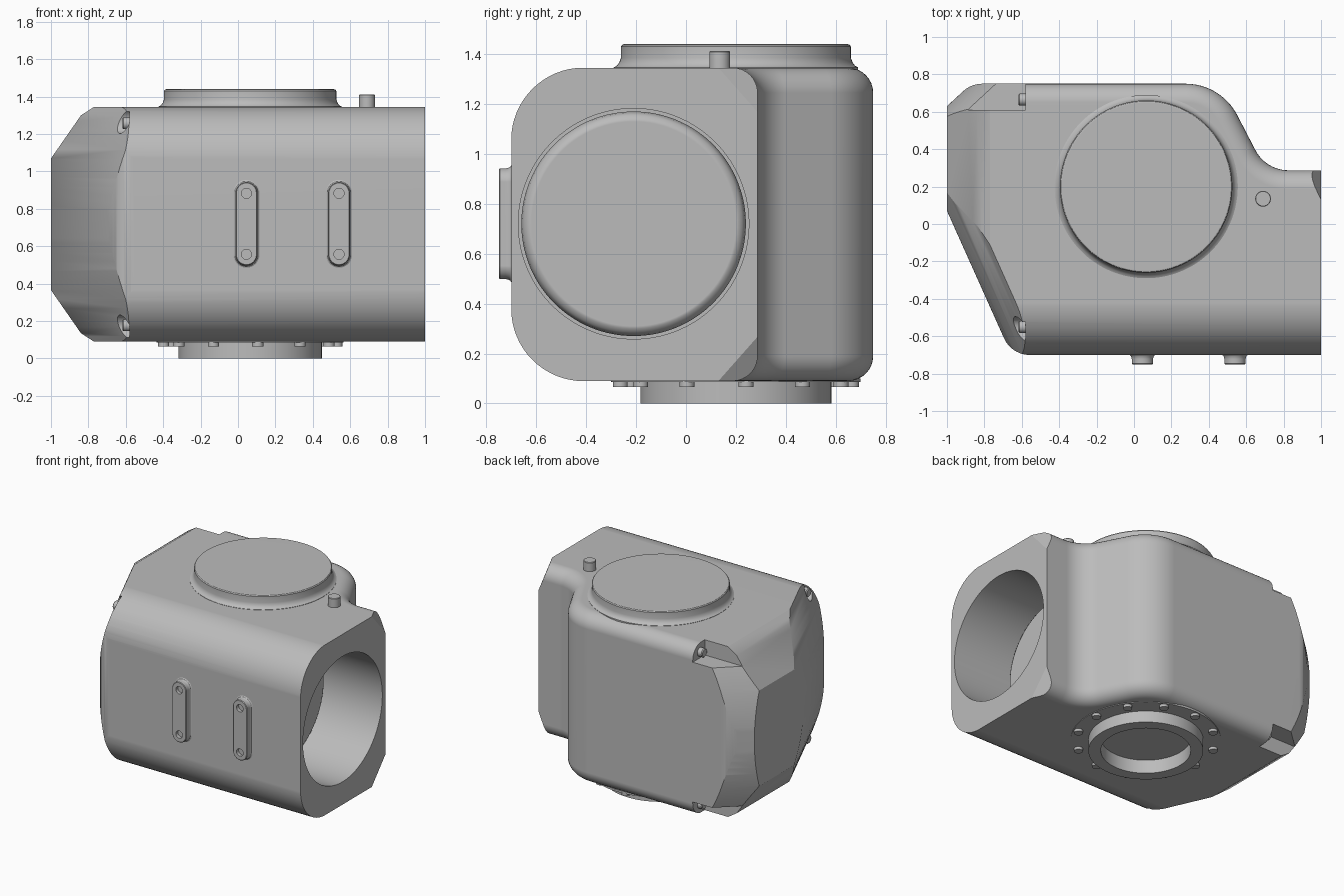
import bpy, bmesh, math
from mathutils import Matrix, Vector

if "Cube" in bpy.data.objects:
    bpy.data.objects.remove(bpy.data.objects["Cube"], do_unlink=True)

grey = bpy.data.materials.new("cast metal grey")
grey.use_nodes = True
grey.diffuse_color = (0.5, 0.5, 0.5, 1)
grey.node_tree.nodes["Principled BSDF"].inputs["Base Color"].default_value = grey.diffuse_color

BOTTOM, TOP = 0.09, 1.345
MID = (BOTTOM + TOP) / 2
HUB = (0.065, 0.2, 0)


def place(u, v, h, axis):
    return {"X": (h, u, v), "Y": (u, h, v), "Z": (u, v, h)}[axis]


def finish(name, bm):
    bmesh.ops.recalc_face_normals(bm, faces=bm.faces)
    mesh = bpy.data.meshes.new(name)
    bm.to_mesh(mesh)
    bm.free()
    mesh.materials.append(grey)
    obj = bpy.data.objects.new(name, mesh)
    bpy.context.collection.objects.link(obj)
    return obj


def activate(obj):
    bpy.ops.object.select_all(action="DESELECT")
    obj.select_set(True)
    bpy.context.view_layer.objects.active = obj


def rounded(corners, steps=12):
    """Outline from (u, v, radius) corners, with arcs at the rounded ones."""
    points = []
    for i, (u, v, r) in enumerate(corners):
        p = Vector((u, v))
        if r == 0:
            points.append(p)
            continue
        a = (Vector(corners[i - 1][:2]) - p).normalized()
        b = (Vector(corners[(i + 1) % len(corners)][:2]) - p).normalized()
        half = a.angle(b) / 2
        centre = p + (a + b).normalized() * r / math.sin(half)
        start = p + a * r / math.tan(half) - centre
        end = p + b * r / math.tan(half) - centre
        sweep = start.angle_signed(end)
        for k in range(steps + 1):
            t = -sweep * k / steps
            c, s = math.cos(t), math.sin(t)
            points.append(centre + Vector((start.x * c - start.y * s, start.x * s + start.y * c)))
    return points


def prism(name, outline, low, high, axis, edge_round=0):
    bm = bmesh.new()
    rings = [[bm.verts.new(place(u, v, h, axis)) for u, v in outline] for h in (low, high)]
    n = len(outline)
    caps = [bm.faces.new(ring) for ring in rings]
    for i in range(n):
        j = (i + 1) % n
        bm.faces.new((rings[0][i], rings[0][j], rings[1][j], rings[1][i]))
    bmesh.ops.recalc_face_normals(bm, faces=bm.faces)
    if edge_round:
        rim = [e for f in caps for e in f.edges]
        bmesh.ops.bevel(bm, geom=rim, offset=edge_round, segments=8, profile=0.5, affect="EDGES")
    return finish(name, bm)


def turned(name, profile, centre, axis="Z", n=64, stretch=0):
    """Solid of revolution from (radius, height); stretch makes it a long slot shape."""
    bm = bmesh.new()
    rings = []
    for r, h in profile:
        ring = []
        for k in range(n):
            a = 2 * math.pi * (k + 0.5) / n
            v = r * math.sin(a) + math.copysign(stretch, math.sin(a))
            ring.append(bm.verts.new(Vector(place(r * math.cos(a), v, h, axis)) + Vector(centre)))
        rings.append(ring)
    bm.faces.new(rings[0])
    bm.faces.new(rings[-1])
    for lo, hi in zip(rings, rings[1:]):
        for k in range(n):
            j = (k + 1) % n
            bm.faces.new((lo[k], lo[j], hi[j], hi[k]))
    return finish(name, bm)


def bowed_trim(start, end, radius=1.5):
    """Solid whose left side, seen along start to end, bulges at mid height."""
    arc = [k / 20 for k in range(-16, 17)]
    outline = [(math.sqrt(radius ** 2 - d * d) - radius + 0.002, MID + d) for d in arc]
    outline += [(-3, MID + arc[-1]), (-3, MID + arc[0])]
    trim = prism("bowed_trim", outline, -3, 3, "X")
    heading = math.atan2(end[1] - start[1], end[0] - start[0])
    trim.data.transform(Matrix.Translation((*start, 0)) @ Matrix.Rotation(heading, 4, "Z"))
    return trim


def combine(obj, tool, operation="DIFFERENCE"):
    mod = obj.modifiers.new("cut", "BOOLEAN")
    mod.object, mod.operation, mod.solver = tool, operation, "EXACT"
    activate(obj)
    bpy.ops.object.modifier_apply(modifier=mod.name)
    bpy.data.objects.remove(tool, do_unlink=True)


# Housing: plan outline, trimmed by the end profile and the sloped side profile
diagonal = ((-0.655, -0.7), (-1, 0.07))
chamfer = ((-1, 0.63), (-0.87, 0.75))
plan = rounded([(*diagonal[1], 0), (*diagonal[0], 0.15), (1.2, -0.7, 0), (1.2, 0.287, 0),
                (0.705, 0.287, 0.2), (0.465, 0.75, 0.31), (*chamfer[1], 0.15), (*chamfer[0], 0)])
housing = prism("housing", plan, BOTTOM, TOP, "Z", 0.1)

tiny = 0.0005
end_shape = rounded([(-0.7 - tiny, BOTTOM - tiny, 0.29), (0.9, BOTTOM - tiny, 0),
                     (0.9, TOP + tiny, 0), (-0.7 - tiny, TOP + tiny, 0.29)], 16)
combine(housing, prism("end_trim", end_shape, -1.3, 1, "X"), "INTERSECT")

slope = [(-1.05, 0.28), (-0.84, 0.582), (-0.77, 0.6275), (-0.66, 0.695), (1.3, 0.8)]
side_shape = [(x, MID + d) for x, d in slope] + [(x, MID - d) for x, d in reversed(slope)]
combine(housing, prism("slope_trim", side_shape, -1.2, 1.2, "Y"), "INTERSECT")
for line in (diagonal, chamfer):
    combine(housing, bowed_trim(*line), "INTERSECT")

# Clipped corners beside the bore
bm = bmesh.new()
bm.from_mesh(housing.data)
for s in (1, -1):
    a, b, c = (Vector((x, y, MID + s * d)) for x, y, d in
               ((1, 0.13, 0.6275), (1, 0.287, 0.45), (0.925, 0.287, 0.6275)))
    normal = (b - a).cross(c - a)
    if normal.x < 0:
        normal.negate()
    cut = bmesh.ops.bisect_plane(bm, geom=bm.verts[:] + bm.edges[:] + bm.faces[:],
                                 plane_co=a, plane_no=normal, clear_outer=True)
    edges = [e for e in cut["geom_cut"] if isinstance(e, bmesh.types.BMEdge)]
    bmesh.ops.holes_fill(bm, edges=edges)
bm.to_mesh(housing.data)
bm.free()

# Side bore with an inner cover, and the bottom opening
bore_centre = (0, -0.21, 0.72)
combine(housing, turned("bore_cut", [(0.462, 0.42), (0.462, 1.1)], bore_centre, "X", 96))
combine(housing, turned("base_cut", [(0.34, 0), (0.34, 0.18)], HUB))
inner = [(0.45, 0.4), (0.45, 0.5), (0.445, 0.525), (0.435, 0.541), (0.42, 0.55), (0.41, 0.552)]
turned("inner_cover", inner, bore_centre, "X", 96)

# Screw pockets at the four edges of the sloped end
for s, level in ((1, "upper"), (-1, "lower")):
    z = sorted((MID + s * 0.515, MID + s * 0.8))
    box = [(-1.1, 0.61), (-0.58, 0.61), (-0.58, 0.9), (-1.1, 0.9)]
    combine(housing, prism("pocket_cut", box, z[0], z[1], "Z"))
    combine(housing, turned("pocket_cut", [(0.065, -1.1), (0.065, -0.58)],
                            (0, -0.56, MID + s * 0.55), "X", 24))
    for y, d, side in ((0.665, 0.56, "back"), (-0.55, 0.54, "front")):
        turned(f"{level}_{side}_pocket_screw", [(0.032, -0.57), (0.032, -0.612), (0.026, -0.618)],
               (0, y, MID + s * d), "X", 24)

# Top cover with a flared foot
cover = [(0.49, 1.3), (0.49, 1.347), (0.478, 1.353), (0.468, 1.366), (0.461, 1.385),
         (0.461, 1.43), (0.456, 1.437), (0.448, 1.44)]
turned("top_cover", cover, HUB, n=96)

# Locating pin
turned("top_pin", [(0.042, 1.3), (0.042, 1.408), (0.039, 1.412)], (0.69, 0.135, 0), n=32)

# Base flange, seat ring and bolts
turned("base_flange", [(0.383, 0.2), (0.383, 0), (0.3, 0), (0.3, 0.14)], HUB, n=96)
turned("base_seat", [(0.5, 0.1), (0.5, 0.085), (0.36, 0.085), (0.36, 0.1)], HUB, n=96)
for k in range(12):
    a = math.radians(5 + 30 * k)
    turned(f"base_bolt_{k + 1}", [(0.03, 0.1), (0.03, 0.065)],
           (HUB[0] + 0.465 * math.cos(a), HUB[1] + 0.465 * math.sin(a), 0), n=20)

# Front mounting pads with two screw holes each
pad = [(0.07, -0.68), (0.07, -0.7), (0.063, -0.704), (0.059, -0.712),
       (0.057, -0.722), (0.057, -0.746), (0.053, -0.75)]
for x, side in ((0.045, "right"), (0.54, "left")):
    plate = turned(f"{side}_front_pad", pad, (x, 0, 0.72), "Y", 48, 0.165)
    for s in (1, -1):
        hole = turned("hole_cut", [(0.027, -0.8), (0.027, -0.725)],
                      (x, 0, 0.72 + s * 0.163), "Y", 24)
        combine(plate, hole)

# Smooth shading that keeps the flat faces flat
for obj in bpy.context.collection.objects:
    if obj.type == "MESH" and grey.name in obj.data.materials:
        activate(obj)
        bpy.ops.object.shade_smooth_by_angle(angle=math.radians(28))
        obj.modifiers.new("even_shading", "WEIGHTED_NORMAL").keep_sharp = True
